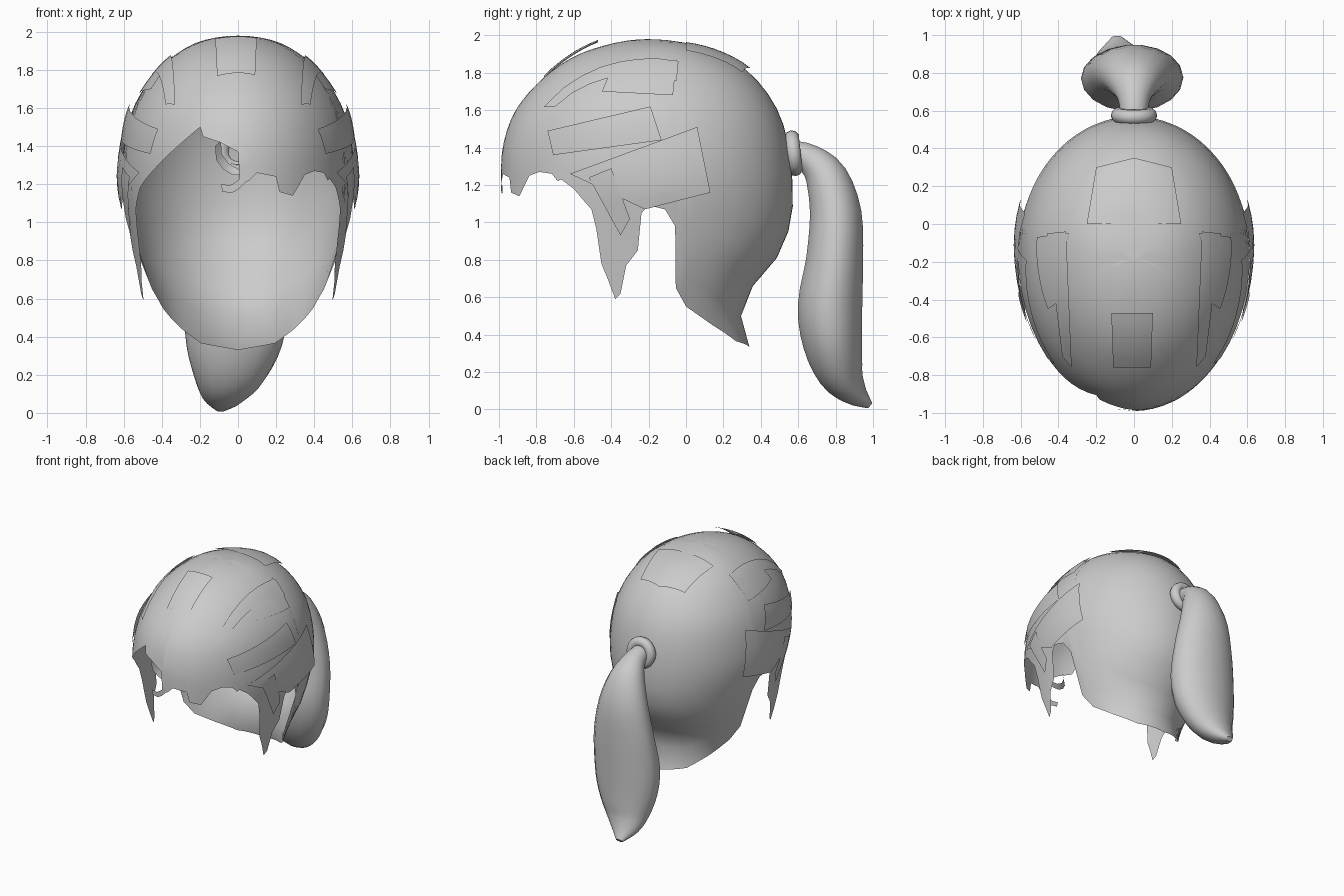
import bpy, math
from mathutils import Vector

if "Cube" in bpy.data.objects:
    bpy.data.objects.remove(bpy.data.objects["Cube"])

CY, TOP = -0.15, 1.98


def hermite(ts, rows, t):
    """Smooth interpolation of table rows at parameter t."""
    t = min(max(t, ts[0]), ts[-1])
    i = 0
    while i < len(ts) - 2 and t > ts[i + 1]:
        i += 1
    h = ts[i + 1] - ts[i]
    u = (t - ts[i]) / h

    def slope(k, c):
        a, b = max(k - 1, 0), min(k + 1, len(ts) - 1)
        return (rows[b][c] - rows[a][c]) / (ts[b] - ts[a])
    return [(2*u**3 - 3*u*u + 1) * rows[i][c] + (u**3 - 2*u*u + u) * h * slope(i, c)
            + (3*u*u - 2*u**3) * rows[i + 1][c] + (u**3 - u*u) * h * slope(i + 1, c)
            for c in range(len(rows[0]))]


# Head sections: z, front y, back y, half width at front, half width at back
HEAD = [(1.98, -.2, -.2, 0, 0), (1.95, -.42, .04, .20, .20), (1.9, -.57, .18, .30, .30),
        (1.8, -.73, .34, .42, .42), (1.6, -.91, .49, .55, .55), (1.4, -.98, .55, .60, .60),
        (1.2, -.99, .57, .61, .61), (1.0, -.99, .56, .58, .57), (.8, -.97, .48, .55, .52),
        (.65, -.95, .35, .53, .46), (.55, -.95, .29, .51, .42), (.33, -.95, .34, .50, .38)]
QS = [math.sqrt(TOP - r[0]) for r in HEAD]
SEC = [r[1:] for r in HEAD]


def section(z):
    return hermite(QS, SEC, math.sqrt(max(TOP - z, 0)))


def head_point(deg, z):
    """Point on the head at an angle from the front (positive = +x)."""
    yf, yb, wf, wb = section(z)
    a = math.radians(deg)
    c = math.cos(a)
    # the section centre slides back towards the crown
    cy = max(min(CY, yb), yf)
    y = cy - (cy - yf) * c if c > 0 else cy - (yb - cy) * c
    return (math.sin(a) * (wf if c > 0 else wb), y, z)


def side_x(y, z):
    yf, yb, wf, wb = section(z)
    cy = max(min(CY, yb), yf)
    r, w = (cy - yf, wf) if y < cy else (yb - cy, wb)
    return w * math.sqrt(max(1 - ((y - cy) / max(r, .001)) ** 2, 0))


def top_z(x, y):
    lo, hi = 1.2, TOP
    for _ in range(30):
        m = (lo + hi) / 2
        yf, yb = section(m)[:2]
        if yf < y < yb and side_x(y, m) > abs(x):
            lo = m
        else:
            hi = m
    return lo


def make(name, verts, faces, angle=50):
    me = bpy.data.meshes.new(name)
    me.from_pydata(verts, [], faces)
    ob = bpy.data.objects.new(name, me)
    bpy.context.collection.objects.link(ob)
    bpy.ops.object.select_all(action='DESELECT')
    ob.select_set(True)
    bpy.context.view_layer.objects.active = ob
    bpy.ops.object.mode_set(mode='EDIT')
    bpy.ops.mesh.select_all(action='SELECT')
    bpy.ops.mesh.remove_doubles(threshold=.0005)
    bpy.ops.mesh.normals_make_consistent(inside=False)
    bpy.ops.object.mode_set(mode='OBJECT')
    bpy.ops.object.shade_smooth_by_angle(angle=math.radians(angle))
    return ob


def grid_faces(rows, cols):
    return [(r*cols + c, r*cols + c + 1, (r+1)*cols + c + 1, (r+1)*cols + c)
            for r in range(rows - 1) for c in range(cols - 1)]


# Hairline: (angle, z) for fringe, sideburn, ear notch and nape
FRINGE = [(-52, 1.23), (-47, 1.27), (-20, 1.5), (-18, 1.45), (-9, 1.42), (0, 1.37), (1, 1.2),
          (5.6, 1.22), (9.4, 1.26), (19, 1.24), (21, 1.16), (28.4, 1.14), (35, 1.25),
          (41, 1.27), (47.5, 1.26), (50.4, 1.22), (52, 1.23)]
SIDE = [(57.6, 1.18), (65, 1.07), (66.8, .97), (68.3, .78), (73.4, .59), (75.5, .62), (78, .77),
        (82.5, .85), (84, 1.05), (86.6, 1.09), (93, 1.07), (97.5, .98), (101, .65),
        (110, .55), (130, .45), (150, .365), (180, .33)]
line = [(-a, z) for a, z in reversed(SIDE)] + FRINGE + SIDE
cols = []
for (a, z), (b, w) in zip(line, line[1:]):
    n = max(1, math.ceil((b - a) / 5))
    cols += [(a + (b - a) * k / n, z + (w - z) * k / n) for k in range(n)]
cols.append(line[-1])
R = 20
verts = []
for r in range(R):
    for a, zb in cols:
        q = math.sqrt(TOP - zb) * r / (R - 1)
        verts.append(head_point(a, TOP - q * q))
make("hair_cap", verts, grid_faces(R, len(cols)), 70)


# Overlapping hair locks, bilinear patches lying just off the head
def lock(name, corners, offsets, top=False, sides=(1, -1), n=8):
    for s in sides:
        pts = []
        for i in range(n):
            for j in range(n):
                u, v = i / (n - 1), j / (n - 1)
                wts = ((1-u)*(1-v), u*(1-v), u*v, (1-u)*v)
                p = sum(c[0] * w for c, w in zip(corners, wts))
                q = sum(c[1] * w for c, w in zip(corners, wts))
                off = sum(o * w for o, w in zip(offsets, wts))
                pts.append((s * p, q, top_z(p, q) + off) if top
                           else (s * (side_x(p, q) + off), p, q))
        make(name, pts, grid_faces(n, n))


# Side locks: corners in (y, z)
lock("temple_lock", [(-.74, 1.49), (-.19, 1.62), (-.13, 1.44), (-.71, 1.36)], (.02, .03, .02, .01))
lock("ear_lock", [(-.62, 1.26), (.06, 1.51), (.13, 1.16), (-.22, 1.07)], (.01, .025, .04, .02))
lock("sideburn_lock", [(-.52, 1.24), (-.40, 1.29), (-.30, 1.02), (-.35, .93)], (.02, .025, .015, .01))
lock("upper_side_lock", [(-.39, 1.84), (-.05, 1.87), (-.07, 1.68), (-.45, 1.70)], (.01, .012, .01, .01))
# Top locks: corners in (x, y)
lock("crown_side_lock", [(.36, -.04), (.46, -.05), (.38, -.70), (.33, -.76)], (.015, .015, .02, .02), True)
lock("crown_front_lock", [(-.12, -.47), (.10, -.47), (.09, -.76), (-.11, -.76)], (.04, .04, .01, .01),
     True, (1,))
lock("crown_back_lock", [(.0, .35), (.2, .30), (.25, .0), (.0, .0)], (.03, .02, .01, .005), True)


# Small curls at the fringe parting
def ribbon(name, path, width):
    pts = []
    for x, y, z in path:
        pts += [(x, y, z), (x + width[0], y + width[1], z + width[2])]
    make(name, pts, grid_faces(len(path), 2))


ribbon("fringe_hook", [(.05, -.99, 1.22), (.01, -.99, 1.18), (-.03, -.985, 1.155), (-.08, -.98, 1.16)],
       (-.01, 0, .04))
ribbon("fringe_curl", [(-.12, -.95, 1.40), (-.115, -.93, 1.33), (-.08, -.91, 1.28), (-.03, -.90, 1.25),
                       (.03, -.90, 1.25)], (.03, .02, .03))

# Hair tie
bpy.ops.mesh.primitive_torus_add(major_radius=.083, minor_radius=.04, major_segments=24,
                                 minor_segments=10, location=(0, .575, 1.37),
                                 rotation=(math.radians(96), 0, 0))
bpy.context.object.name = "hair_tie"
bpy.ops.object.shade_smooth()

# Ponytail: x, y, z, half width, half depth along its path
TAIL = [(0, .56, 1.37, .07, .07), (0, .66, 1.34, .085, .08), (0, .75, 1.24, .14, .115),
        (0, .80, 1.05, .20, .14), (0, .795, .8, .25, .155), (-.01, .77, .55, .27, .175),
        (-.02, .785, .35, .25, .16), (-.04, .83, .19, .19, .125), (-.07, .90, .09, .12, .075),
        (-.09, .985, .02, .03, .018)]
TS, N, M = list(range(len(TAIL))), 28, 18
verts = []
for r in range(N):
    t = r / (N - 1) * TS[-1]
    x, y, z, rx, ry = hermite(TS, TAIL, t)
    p, q = hermite(TS, TAIL, t - .1), hermite(TS, TAIL, t + .1)
    d = Vector((0, q[1] - p[1], q[2] - p[2])).normalized()
    for k in range(M + 1):
        a = 2 * math.pi * k / M
        s = math.sin(a) * ry
        verts.append((x + math.cos(a) * rx, y - d.z * s, z + d.y * s))
faces = grid_faces(N, M + 1)
faces.append(tuple(range((N - 1) * (M + 1), (N - 1) * (M + 1) + M)))
make("ponytail", verts, faces)
